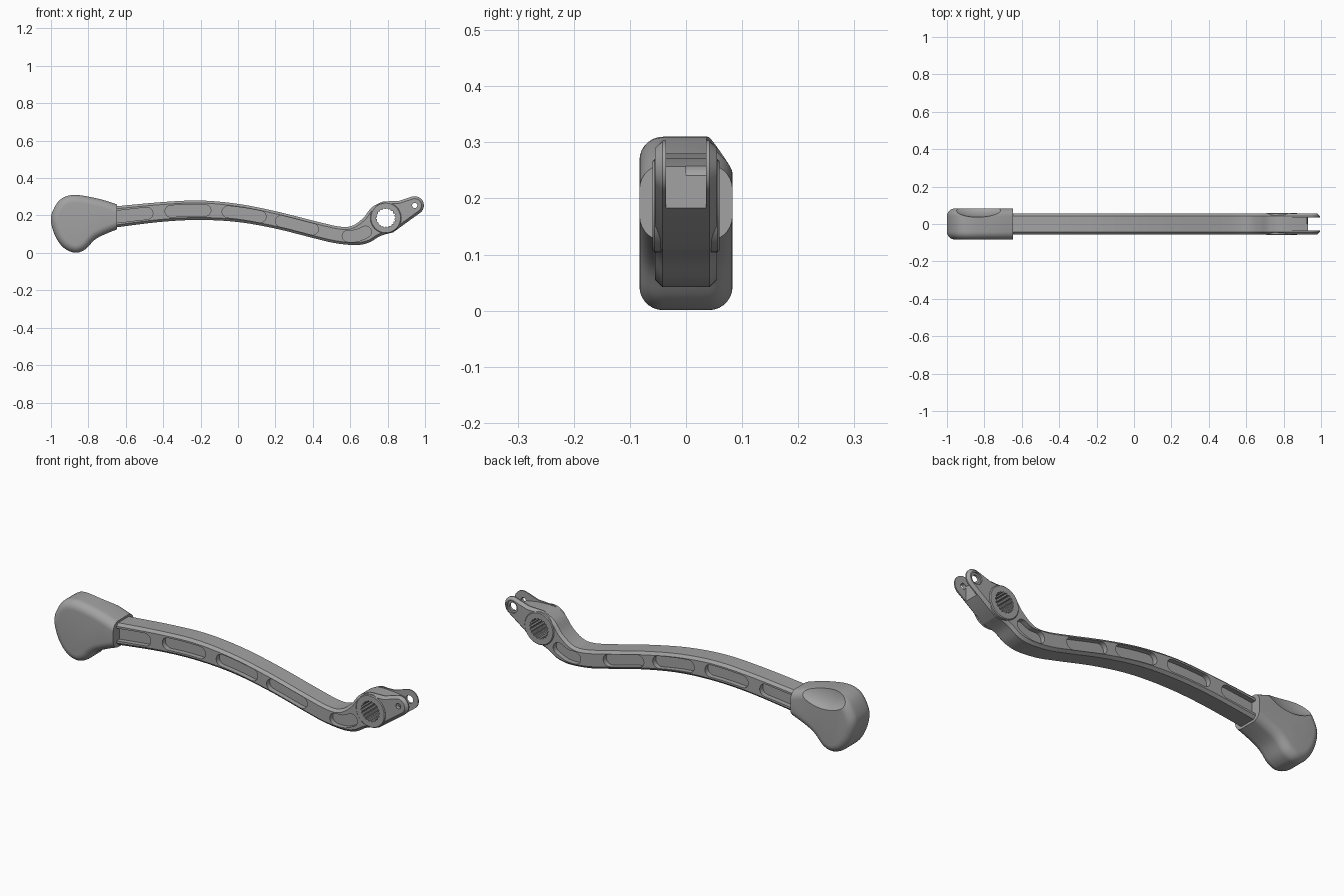
import bpy, bmesh, math
from mathutils import Vector, Matrix

cube = bpy.data.objects.get("Cube")
if cube:
    bpy.data.objects.remove(cube, do_unlink=True)

metal = bpy.data.materials.new("plain grey")
metal.use_nodes = True
GREY = (0.36, 0.36, 0.36, 1)
metal.diffuse_color = GREY
metal.node_tree.nodes["Principled BSDF"].inputs["Base Color"].default_value = GREY


def smooth_path(pts, steps=6, closed=False):
    """Catmull-Rom curve through (x, z) points."""
    p = [Vector(q) for q in pts]
    n = len(p)
    get = (lambda i: p[i % n]) if closed else (lambda i: p[max(0, min(n - 1, i))])
    out = []
    for i in range(n if closed else n - 1):
        a, b, c, d = (get(i + k) for k in (-1, 0, 1, 2))
        for s in range(steps):
            t = s / steps
            out.append(0.5 * (2 * b + (c - a) * t + (2 * a - 5 * b + 4 * c - d) * t * t
                              + (3 * b - a - 3 * c + d) * t ** 3))
    return out if closed else out + [p[-1]]


def arc(cx, cz, r, start, end, n=12):
    angles = [math.radians(start + (end - start) * i / n) for i in range(n + 1)]
    return [Vector((cx + r * math.cos(a), cz + r * math.sin(a))) for a in angles]


def prism(outline, y0, y1):
    """Bmesh of an (x, z) outline extruded from y0 to y1; also returns both caps."""
    bm = bmesh.new()
    rows = [[bm.verts.new((p[0], y, p[1])) for p in outline] for y in (y0, y1)]
    caps = [bm.faces.new(rows[0]), bm.faces.new(rows[1][::-1])]
    n = len(outline)
    for i in range(n):
        j = (i + 1) % n
        bm.faces.new((rows[0][j], rows[0][i], rows[1][i], rows[1][j]))
    bmesh.ops.recalc_face_normals(bm, faces=bm.faces)
    return bm, caps


def finish(name, bm):
    mesh = bpy.data.meshes.new(name)
    bm.to_mesh(mesh)
    bm.free()
    mesh.materials.append(metal)
    ob = bpy.data.objects.new(name, mesh)
    bpy.context.collection.objects.link(ob)
    return ob


def cut(ob, name, bm):
    """Subtract a bmesh from an object, keeping no cutter behind."""
    cutter = finish(name, bm)
    cutter.hide_render = True
    mod = ob.modifiers.new(name, 'BOOLEAN')
    mod.operation, mod.solver, mod.object = 'DIFFERENCE', 'EXACT', cutter
    select(ob)
    bpy.ops.object.modifier_apply(modifier=mod.name)
    bpy.data.objects.remove(cutter, do_unlink=True)


def select(ob):
    bpy.ops.object.select_all(action='DESELECT')
    ob.select_set(True)
    bpy.context.view_layer.objects.active = ob


# Lever arm: one chamfered profile including the fork end
HALF, CHAMFER = 0.055, 0.013
top = smooth_path([(-0.72, 0.24), (-0.64, 0.25), (-0.4, 0.272), (-0.2, 0.28), (0, 0.262),
                   (0.2, 0.223), (0.4, 0.173), (0.54, 0.141), (0.61, 0.145), (0.67, 0.187),
                   (0.715, 0.243), (0.775, 0.275)])
bottom = smooth_path([(-0.72, 0.125), (-0.64, 0.138), (-0.4, 0.167), (-0.2, 0.176), (0, 0.165),
                      (0.2, 0.13), (0.4, 0.08), (0.52, 0.052), (0.63, 0.042), (0.7, 0.055),
                      (0.76, 0.09), (0.83, 0.11)])
eye = (0.945, 0.254)
outline = top + [Vector((0.86, 0.278))] + arc(*eye, 0.049, 110, -52, 14) + bottom[::-1]
bm, caps = prism(outline, -HALF + CHAMFER, HALF - CHAMFER)
for cap in caps:
    bmesh.ops.inset_region(bm, faces=[cap], thickness=CHAMFER, depth=CHAMFER)
arm = finish("lever_arm", bm)

# Fork slot between the prongs, with a shallow channel running back to the hub
slot = [(0.74, 0.4), (0.74, 0.268), (0.8, 0.272), (0.87, 0.268), (0.93, 0.257),
        (0.93, 0), (1.2, 0), (1.2, 0.4)]
cut(arm, "slot_cutter", prism(slot, -0.036, 0.036)[0])


# Rounded side pockets that follow the arm
def height(path, x):
    for a, b in zip(path, path[1:]):
        if a.x <= x <= b.x:
            return a.y + (b.y - a.y) * (x - a.x) / (b.x - a.x)
    return path[-1].y


def pocket(x0, x1, r):
    line = []
    for i in range(13):
        x = x0 + r + (x1 - x0 - 2 * r) * i / 12
        line.append(Vector((x, (height(top, x) + height(bottom, x)) / 2)))
    return capsule(line, r)


def capsule(line, r):
    upper, lower = [], []
    for i, p in enumerate(line):
        d = (line[min(i + 1, len(line) - 1)] - line[max(i - 1, 0)]).normalized()
        side = Vector((-d.y, d.x)) * r
        upper.append(p + side)
        lower.append(p - side)
    d0, d1 = line[1] - line[0], line[-1] - line[-2]
    a0, a1 = (math.degrees(math.atan2(d.y, d.x)) for d in (d0, d1))
    tip = arc(*line[-1], r, a1 + 90, a1 - 90)[1:-1]
    tail = arc(*line[0], r, a0 - 90, a0 - 270)[1:-1]
    return upper + tip + lower[::-1] + tail


pockets = [pocket(-0.70, -0.455, 0.032), pocket(-0.39, -0.145, 0.031),
           pocket(-0.085, 0.15, 0.031), pocket(0.2, 0.43, 0.03),
           capsule(smooth_path([(0.588, 0.09), (0.635, 0.092), (0.682, 0.112)]), 0.031)]
for shape in pockets:
    for s in (-1, 1):
        cut(arm, "pocket_cutter", prism(shape, *sorted((s * 0.03, s * 0.1)))[0])

# Hub ring standing slightly proud on each side, and its splined bore
hub = (0.79, 0.187)
TEETH = 18
bore = []
for i in range(TEETH * 4):
    a = 2 * math.pi * i / (TEETH * 4)
    r = 0.052 if i % 4 < 2 else 0.047
    bore.append((hub[0] + r * math.cos(a), hub[1] + r * math.sin(a)))
cut(arm, "bore_cutter", prism(bore, -0.2, 0.2)[0])
for name, s in (("hub_ring_front", -1), ("hub_ring_back", 1)):
    bm, caps = prism(arc(*hub, 0.083, 0, 360, 48)[:-1], *sorted((s * 0.045, s * 0.056)))
    outer = caps[0] if s < 0 else caps[1]
    bmesh.ops.inset_region(bm, faces=[outer], thickness=0.004, depth=0.004)
    ring = finish(name, bm)
    cut(ring, "bore_cutter", prism(bore, -0.2, 0.2)[0])

# Pin holes: small in the front prong, wide and counterbored in the back one
for r, y0, y1 in ((0.014, -0.1, 0), (0.02, 0, 0.1), (0.03, 0.047, 0.1)):
    cut(arm, "pin_cutter", prism(arc(*eye, r, 0, 360, 28)[:-1], y0, y1)[0])

# Grip: rounded paddle, cut flat where it meets the arm
paddle = smooth_path([(-0.56, 0.236), (-0.64, 0.257), (-0.74, 0.288), (-0.87, 0.31),
                      (-0.945, 0.289), (-0.988, 0.23), (-1.0, 0.168), (-0.975, 0.085),
                      (-0.93, 0.026), (-0.87, 0.001), (-0.815, 0.02), (-0.755, 0.078),
                      (-0.64, 0.128), (-0.56, 0.15)], 5, True)
bm, caps = prism(paddle, -0.083, 0.083)
rim = list({e for c in caps for e in c.edges})
bmesh.ops.bevel(bm, geom=rim, offset=0.042, segments=7, profile=0.5,
                affect='EDGES', clamp_overlap=False)
res = bmesh.ops.bisect_plane(bm, geom=bm.verts[:] + bm.edges[:] + bm.faces[:],
                             plane_co=(-0.648, 0, 0), plane_no=(1, 0, 0), clear_outer=True)
bmesh.ops.holes_fill(bm, edges=[e for e in bm.edges if e.is_boundary])
bmesh.ops.recalc_face_normals(bm, faces=bm.faces)
grip = finish("grip", bm)

# Thumb scoop on the upper back edge of the grip
bm = bmesh.new()
bmesh.ops.create_uvsphere(bm, u_segments=48, v_segments=32, radius=1,
                          matrix=Matrix.Translation((-0.83, 0.1, 0.33))
                          @ Matrix.Diagonal((0.165, 0.065, 0.115, 1)))
cut(grip, "scoop_cutter", bm)

# Smooth shading with crisp machined edges
for ob in list(bpy.context.collection.objects):
    if ob.type == 'MESH' and ob.data.materials and ob.data.materials[0] == metal:
        select(ob)
        bpy.ops.object.shade_smooth_by_angle(angle=math.radians(30))
